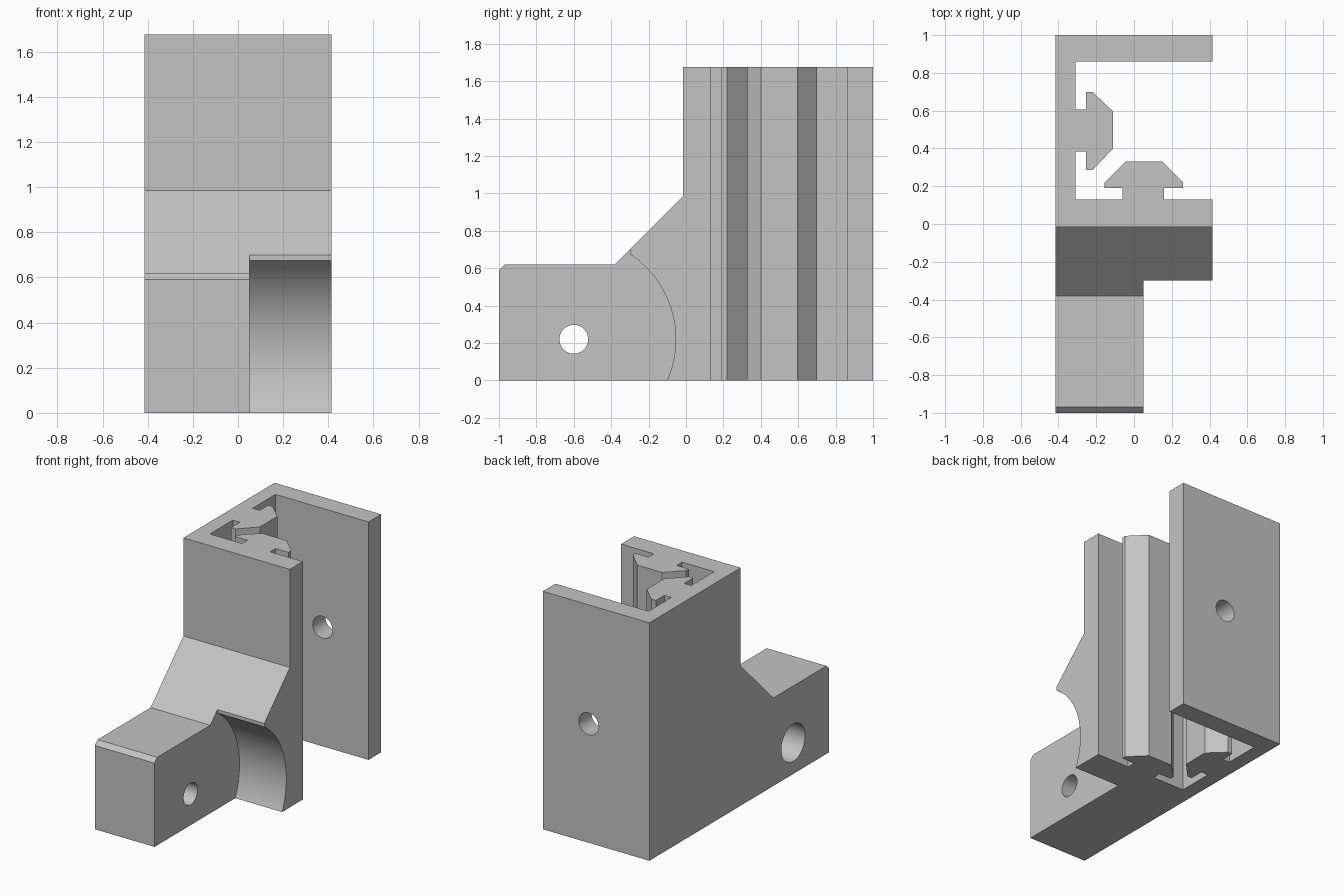
import bpy
import bmesh
import math
from mathutils import Matrix, Vector

cube = bpy.data.objects.get("Cube")
if cube:
    bpy.data.objects.remove(cube, do_unlink=True)

grey = bpy.data.materials.new("plain grey")
grey.use_nodes = True
grey.diffuse_color = (0.55, 0.55, 0.55, 1)
grey.node_tree.nodes["Principled BSDF"].inputs["Base Color"].default_value = grey.diffuse_color

LEFT, RIGHT = -0.415, 0.415
FRONT, WALL, HEIGHT = -1.0, -0.015, 1.676
LUG_RIGHT = 0.05
PIVOT_Y, PIVOT_Z = -0.6, 0.22
HOLE = 0.077


def finish(bm, name):
    bmesh.ops.recalc_face_normals(bm, faces=bm.faces)
    mesh = bpy.data.meshes.new(name)
    bm.to_mesh(mesh)
    bm.free()
    mesh.materials.append(grey)
    ob = bpy.data.objects.new(name, mesh)
    bpy.context.collection.objects.link(ob)
    return ob


def extrude(name, points, axis, start, end):
    """Prism from a closed outline: (x, y) pairs along Z or (y, z) pairs along X."""
    bm = bmesh.new()
    place = (lambda a, b: (a, b, start)) if axis == "Z" else (lambda a, b: (start, a, b))
    face = bm.faces.new([bm.verts.new(place(a, b)) for a, b in points])
    moved = bmesh.ops.extrude_face_region(bm, geom=[face])["geom"]
    step = Vector((0, 0, end - start)) if axis == "Z" else Vector((end - start, 0, 0))
    bmesh.ops.translate(bm, vec=step, verts=[v for v in moved if isinstance(v, bmesh.types.BMVert)])
    return finish(bm, name)


def cylinder(name, radius, axis, centre, length, sides=48):
    bm = bmesh.new()
    turn = Matrix.Rotation(math.pi / 2, 4, "Y" if axis == "X" else "X")
    bmesh.ops.create_cone(bm, cap_ends=True, segments=sides, radius1=radius, radius2=radius,
                          depth=length, matrix=Matrix.Translation(centre) @ turn)
    return finish(bm, name)


def combine(target, tool, operation):
    mod = target.modifiers.new(operation.lower(), "BOOLEAN")
    mod.operation, mod.solver, mod.object = operation, "EXACT", tool
    bpy.context.view_layer.objects.active = target
    bpy.ops.object.modifier_apply(modifier=mod.name)
    bpy.data.objects.remove(tool, do_unlink=True)


# Upright channel with two T-shaped rails inside, as one outline
front_rail = [(0.16, 0.13), (0.16, 0.19), (0.26, 0.19), (0.26, 0.22), (0.15, 0.33),
              (-0.045, 0.33), (-0.155, 0.22), (-0.155, 0.19), (-0.06, 0.19), (-0.06, 0.13)]
side_rail = [(-0.31, 0.385), (-0.255, 0.385), (-0.255, 0.285), (-0.22, 0.285), (-0.11, 0.40),
             (-0.11, 0.595), (-0.22, 0.70), (-0.255, 0.70), (-0.255, 0.605), (-0.31, 0.605)]
channel = ([(LEFT, WALL), (RIGHT, WALL), (RIGHT, 0.13)] + front_rail + [(-0.31, 0.13)] + side_rail
           + [(-0.31, 0.86), (RIGHT, 0.86), (RIGHT, 1), (LEFT, 1)])
bracket = extrude("bracket", channel, "Z", 0, HEIGHT)

# Front lug with a sloped gusset running across the full width
lug_outline = [(FRONT, 0), (0.05, 0), (0.05, 0.985), (WALL, 0.985),
               (-0.38, 0.62), (-0.97, 0.62), (FRONT, 0.59)]
lug = extrude("lug", lug_outline, "X", LEFT, RIGHT)

# Round clearance beside the lug
gap = extrude("gap_cutter", [(-1.2, -0.2), (-0.3, -0.2), (-0.3, 1.1), (-1.2, 1.1)],
              "X", LUG_RIGHT, 0.6)
combine(lug, gap, "DIFFERENCE")
length = 0.6 - LUG_RIGHT
sweep = cylinder("sweep_cutter", 0.545, "X", (LUG_RIGHT + length / 2, PIVOT_Y, PIVOT_Z), length, 128)
combine(lug, sweep, "DIFFERENCE")

# Pivot hole with a wide counterbore from the outer side
combine(lug, cylinder("pivot_cutter", HOLE, "X", (0, PIVOT_Y, PIVOT_Z), 2), "DIFFERENCE")
combine(lug, cylinder("counterbore_cutter", 0.132, "X", (LEFT, PIVOT_Y, PIVOT_Z), 0.6), "DIFFERENCE")

# Screw hole through the back plate
combine(bracket, cylinder("screw_cutter", HOLE, "Y", (0.057, 0.95, HEIGHT / 2), 0.4), "DIFFERENCE")
combine(bracket, lug, "UNION")

# Smooth curved walls, keep the rest crisp
bpy.ops.object.select_all(action="DESELECT")
bracket.select_set(True)
bpy.context.view_layer.objects.active = bracket
bpy.ops.object.shade_smooth_by_angle(angle=math.radians(20))
